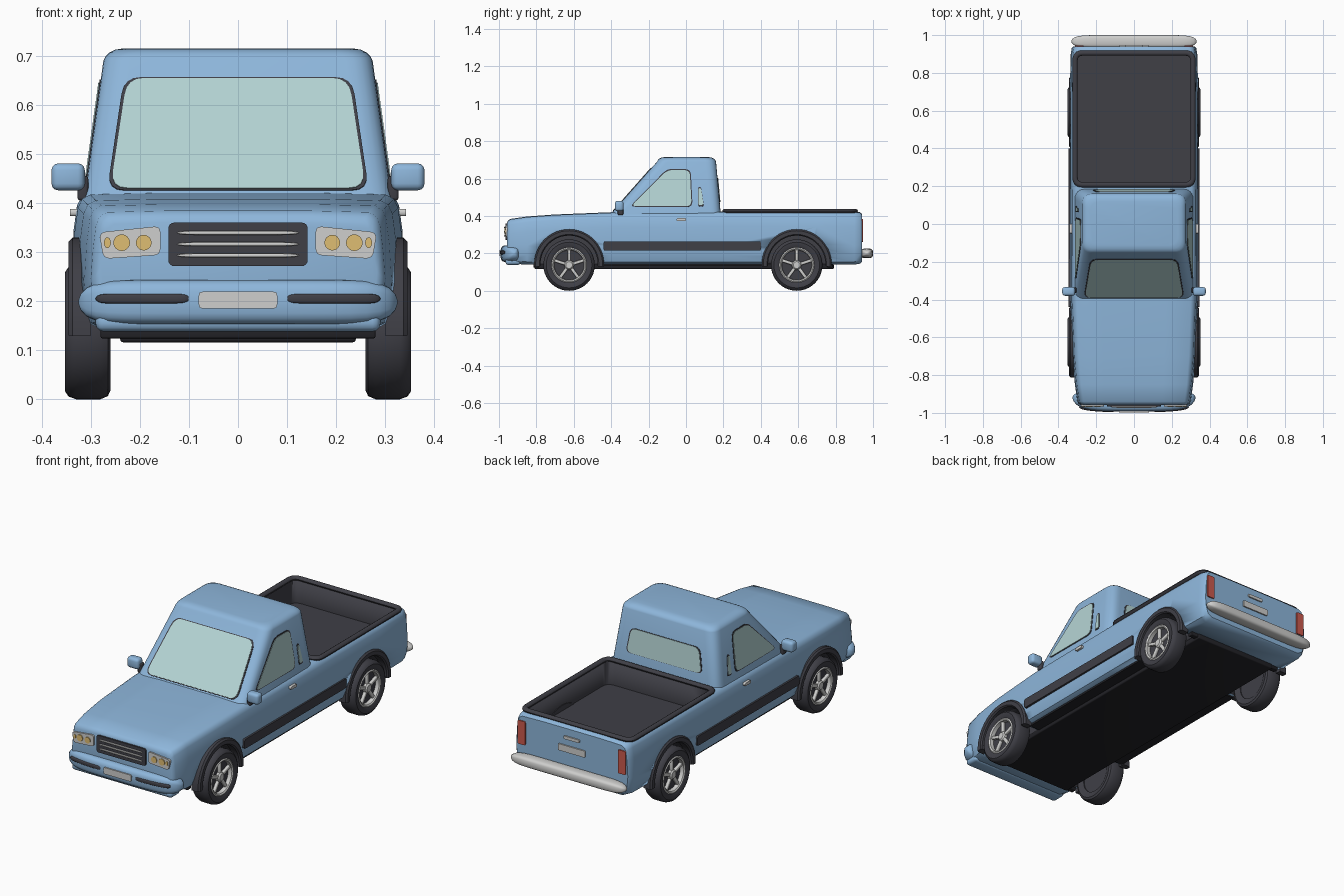
import bpy, bmesh
from math import sin, cos, pi, radians
from mathutils import Vector, Matrix

cube = bpy.data.objects.get("Cube")
if cube:
    bpy.data.objects.remove(cube)


def material(name, r, g, b):
    m = bpy.data.materials.new(name)
    m.use_nodes = True
    m.diffuse_color = (r, g, b, 1)
    m.node_tree.nodes["Principled BSDF"].inputs["Base Color"].default_value = (r, g, b, 1)
    return m


BLUE = material("sky blue paint", .27, .47, .71)
GLASS = material("pale glass", .46, .66, .66)
DARK = material("charcoal plastic", .05, .05, .062)
BLACK = material("black underside", .016, .016, .02)
SILVER = material("silver", .62, .62, .61)
YELLOW = material("amber lamp", .74, .51, .17)
RED = material("red lamp", .6, .1, .075)


def finish(bm, name, mats):
    """Turn a bmesh into an object, smooth with sharp creases."""
    bmesh.ops.recalc_face_normals(bm, faces=bm.faces)
    for f in bm.faces:
        f.smooth = True
    for e in bm.edges:
        e.smooth = e.calc_face_angle(0) < radians(38)
    me = bpy.data.meshes.new(name)
    bm.to_mesh(me)
    bm.free()
    for m in mats:
        me.materials.append(m)
    ob = bpy.data.objects.new(name, me)
    bpy.context.collection.objects.link(ob)
    return ob


def loft(name, loops, *mats, ring=False):
    """Skin closed loops; cap the ends, or join last to first for a ring."""
    bm = bmesh.new()
    rows = [[bm.verts.new(p) for p in lp] for lp in loops]
    n = len(rows[0])
    for a, b in zip(rows, rows[1:] + (rows[:1] if ring else [])):
        for i in range(n):
            j = (i + 1) % n
            bm.faces.new((a[i], a[j], b[j], b[i]))
    if not ring:
        bm.faces.new(rows[0])
        bm.faces.new(rows[-1])
    return finish(bm, name, mats)


def block(name, centre, size, mat, bevel=.0, turn=None):
    bm = bmesh.new()
    bmesh.ops.create_cube(bm, size=1)
    bmesh.ops.scale(bm, vec=size, verts=bm.verts)
    if bevel:
        bmesh.ops.bevel(bm, geom=bm.edges[:], offset=bevel, segments=3, profile=.5, affect='EDGES')
    bmesh.ops.transform(bm, matrix=Matrix.Translation(centre) @ (turn or Matrix()), verts=bm.verts)
    return finish(bm, name, [mat])


def rounded(pts, r, n=4):
    """Round the corners of a flat outline."""
    out = []
    pts = [Vector(p) for p in pts]
    for i, p in enumerate(pts):
        a, b = pts[i - 1] - p, pts[(i + 1) % len(pts)] - p
        a, b = (v.normalized() * min(r, v.length * .49) for v in (a, b))
        for k in range(n + 1):
            t = k / n
            out.append(p + a * (1 - t) ** 2 + b * t ** 2)
    return out


def rect(x0, x1, y0, y1):
    return [(x0, y0), (x1, y0), (x1, y1), (x0, y1)]


def panel(name, outline, r, place, normal, mat, out=.005, inner=.01):
    """Plate with rounded outline laid on a surface."""
    n = Vector(normal).normalized()
    base = [Vector(place(*p)) for p in rounded(outline, r)]
    return loft(name, [[p + n * d for p in base] for d in (-inner, out)], mat)


def bar(name, cx, w, y, z, ry, rz, mat, bow=0, power=.6):
    """Rounded bar across the vehicle, bowed back towards its ends."""
    loops = []
    for k in range(21):
        t = sin((k / 20 - .5) * pi) * .999
        x = cx + w * t
        s = (1 - t ** 10) ** .5
        yy = y + bow * (x / .33) ** 4
        ring = []
        for i in range(20):
            c, q = cos(i * pi / 10), sin(i * pi / 10)
            ring.append((x, yy + s * ry * abs(c) ** power * (1 if c > 0 else -1),
                         z + s * rz * abs(q) ** power * (1 if q > 0 else -1)))
        loops.append(ring)
    return loft(name, loops, mat)


def lathe(name, profile, cx, cy, cz, mat, s=1, ring=True):
    """Spin (radius, x) points about a sideways axle."""
    loops = [[(cx + s * x, cy + r * cos(a * pi / 20), cz + r * sin(a * pi / 20))
              for a in range(40)] for r, x in profile]
    return loft(name, loops, mat, ring=ring)


# Lower body: cross-sections along the length
def section(y, w, zb, zt):
    half = [(.86 * w, zb), (.95 * w, zb + .015), (.985 * w, zb + .05), (w, zb + .1),
            (.985 * w, zt - .08), (.965 * w, zt - .03), (.94 * w, zt - .012), (.89 * w, zt - .003), (.5 * w, zt)]
    return [(x, y, z) for x, z in half] + [(-x, y, z) for x, z in reversed(half)]


stations = [(-.958, .283, .16, .36), (-.953, .292, .15, .373), (-.94, .3, .145, .384),
            (-.85, .313, .14, .397), (-.7, .326, .14, .408), (-.4, .338, .14, .42), (.2, .34, .14, .424),
            (.7, .34, .14, .424), (.9, .335, .14, .424), (.93, .33, .145, .42), (.94, .322, .153, .412)]
body = loft("body", [section(*s) for s in stations], BLUE, DARK)

# Wheel wells and cargo bed are cut out of the body
FRONT, REAR, HUB = -.625, .592, .1375
cutters = [loft("bed_cutter", [[(p.x, p.y, z) for p in rounded(rect(-.303, .303, .217, .898), .04)]
                               for z in (.3, .6)], BLUE, DARK)]
for s in (-1, 1):
    for y in (FRONT, REAR):
        cutters.append(lathe("well_cutter", [(.16, .235), (.16, .5)], 0, y, HUB, BLUE, s, ring=False))
        cutters[-1].data.materials.append(DARK)
bpy.context.view_layer.objects.active = body
for c in cutters:
    for f in c.data.polygons:
        f.material_index = 1
    mod = body.modifiers.new("cut", 'BOOLEAN')
    mod.operation, mod.solver, mod.object = 'DIFFERENCE', 'EXACT', c
    bpy.ops.object.modifier_apply(modifier=mod.name)
    bpy.data.objects.remove(c)

# Bed rim
rim = []
for k in range(10):
    a = k * pi / 5
    d, z = .014 * cos(a), .426 + .012 * sin(a)
    rim.append([(p.x, p.y, z) for p in rounded(rect(-.312 - d, .312 + d, .208 - d, .905 + d), .04 + d, 6)])
loft("bed_rim", rim, DARK, ring=True)


# Cabin: rounded plan outlines stacked upwards
def cab_front(z):
    return -.385 + .885 * (z - .43)


def cab_side(z):
    return .312 - .14 * (z - .42)


def cab_back(z):
    return .185 - .09 * (z - .42)


cab = []
for z, inset, top in [(.39, 0, .39), (.69, 0, .69), (.69, .004, .698), (.69, .012, .706),
                      (.69, .024, .712), (.69, .042, .715)]:
    w = cab_side(z) - inset
    box = rect(-w, w, cab_front(z) + inset, cab_back(z) - inset)
    cab.append([(p.x, p.y, top) for p in rounded(box, .055, 6)])
loft("cabin", cab, BLUE)


# Windows, each with a slim dark seal underneath
def window(name, outline, r, place, normal):
    mid = sum((Vector(p) for p in outline), Vector((0, 0))) / len(outline)
    grown = [Vector(p) + (Vector(p) - mid).normalized() * .007 for p in outline]
    panel(name + "_seal", grown, r, place, normal, DARK, .002)
    panel(name, outline, r, place, normal, GLASS, .004)


window("windshield", [(-.26, .428), (.26, .428), (.226, .652), (-.226, .652)], .035,
       lambda u, v: (u, cab_front(v), v), (0, -1, .885))
window("rear_window", [(-.215, .475), (.215, .475), (.195, .6), (-.195, .6)], .03,
       lambda u, v: (u, cab_back(v), v), (0, 1, .09))
for s, side in ((-1, "right"), (1, "left")):
    def on_cab(u, v):
        return (s * cab_side(v), u, v)
    window(side + "_door_window", [(-.295, .452), (.03, .452), (.02, .645), (-.1, .645)], .03, on_cab, (s, 0, .14))
    window(side + "_vent", [(.066, .458), (.094, .458), (.08, .548), (.066, .548)], .01, on_cab, (s, 0, .14))

    # Side trim, door handle and mirror
    panel(side + "_side_trim", rect(-.44, .4, .215, .264), .008, lambda u, v: (s * .336, u, v), (s, 0, 0), DARK, .011)
    panel(side + "_door_handle", rect(-.05, 0, .373, .388), .007, lambda u, v: (s * .332, u, v), (s, 0, 0), SILVER, .01)
    block(side + "_mirror", (s * .346, -.357, .453), (.068, .046, .055), BLUE, .014)
    block(side + "_mirror_stem", (s * .316, -.35, .43), (.022, .03, .05), DARK, .006)

    # Headlights and tail lights
    def on_nose(u, v):
        return (s * u, -.958, v)
    panel(side + "_headlight", [(.158, .294), (.274, .286), (.283, .34), (.158, .353)], .014, on_nose, (0, -1, 0), SILVER, .008, .03)
    for x, rx, rz in ((.192, .016, .016), (.237, .017, .017), (.266, .007, .011)):
        oval = [(x + rx * cos(i * pi / 8), .319 + rz * sin(i * pi / 8)) for i in range(16)]
        panel(side + "_lamp", oval, .002, on_nose, (0, -1, 0), YELLOW, .012)
    panel(side + "_tail_light", rect(.268, .312, .262, .385), .008, lambda u, v: (s * u, .94, v), (0, 1, 0), RED, .006, .015)
    bar(side + "_bumper_strip", s * .194, .096, -.988, .205, .008, .01, DARK, .03)

    # Wheels and arches
    for y, end in ((FRONT, "front"), (REAR, "rear")):
        name = side + "_" + end
        lathe(name + "_tire", [(.088, .27), (.12, .26), (.131, .265), (.1375, .28), (.1375, .33),
                               (.132, .345), (.122, .352), (.1, .35), (.09, .343)], 0, y, HUB, DARK, s)
        lathe(name + "_wheel_back", [(.092, .275), (.092, .325)], 0, y, HUB, DARK, s, ring=False)
        lathe(name + "_rim", [(.093, .32), (.094, .346), (.088, .35), (.081, .345), (.079, .32)], 0, y, HUB, SILVER, s)
        lathe(name + "_hub", [(.026, .32), (.025, .338), (.018, .345)], 0, y, HUB, SILVER, s, ring=False)
        for k in range(5):
            a = k * 2 * pi / 5
            block(name + "_spoke", (s * .331, y - .05 * sin(a), HUB + .05 * cos(a)), (.016, .017, .068),
                  SILVER, .004, Matrix.Rotation(a, 4, 'X'))
        cross = [(.153, .3), (.153, .338), (.159, .345), (.179, .345), (.187, .337), (.187, .3)]
        arch = []
        for k in range(25):
            a = radians(-4 + 188 * k / 24)
            arch.append([(s * x, y + r * cos(a), .142 + r * sin(a)) for r, x in cross])
        loft(name + "_arch", arch, DARK)

# Nose: grille with bars, bumper and plate
panel("grille", rect(-.142, .142, .271, .36), .014, lambda u, v: (u, -.958, v), (0, -1, 0), DARK, .008)
for z in (.293, .316, .339):
    bar("grille_bar", 0, .124, -.967, z, .006, .004, SILVER)
bar("front_bumper", 0, .325, -.948, .198, .044, .046, BLUE, .03)
panel("front_plate", rect(-.08, .08, .185, .219), .008, lambda u, v: (u, -.99, v), (0, -1, 0), SILVER, .007)
block("front_valance", (0, -.925, .158), (.58, .08, .04), BLUE, .016)

# Tail: bumper, gate handle and plate
bar("rear_bumper", 0, .332, .967, .2, .033, .026, SILVER)
for name, w, z, h in (("tailgate_handle", .045, .366, .008), ("rear_plate", .078, .308, .017)):
    panel(name, rect(-w, w, z - h, z + h), .006, lambda u, v: (u, .94, v), (0, 1, 0), SILVER, .007)

# Underside
block("underbody", (0, -.01, .13), (.48, 1.6, .028), BLACK, .006)
block("floor_pan", (0, -.017, .138), (.6, .87, .01), BLACK)
for y in (-.8, .77):
    block("cross_member", (0, y, .135), (.56, .03, .022), BLACK, .004)
